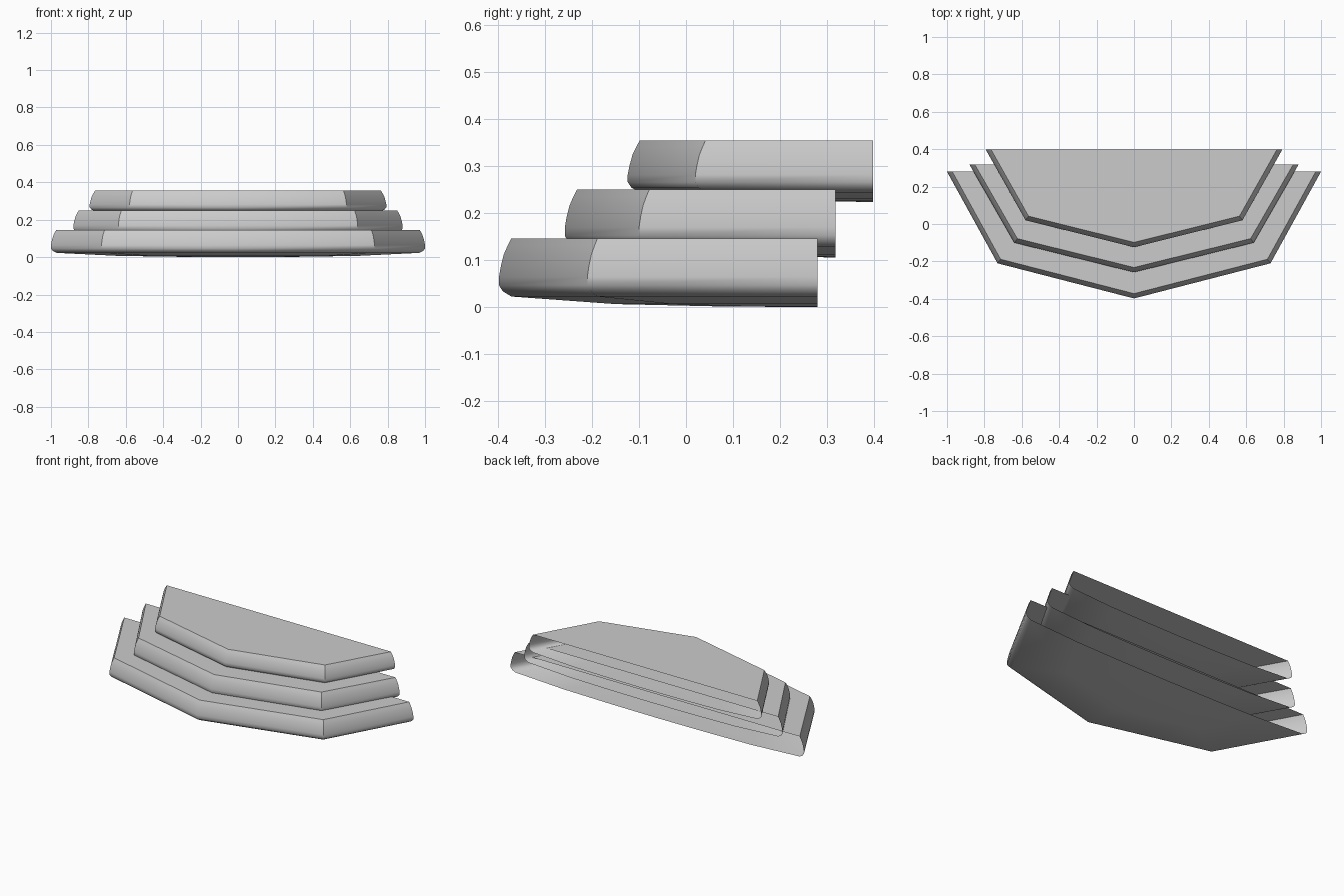
import bpy, bmesh, math

if "Cube" in bpy.data.objects:
    bpy.data.objects.remove(bpy.data.objects["Cube"])

# wall profile: (inset, height fraction) from top rim down to the underside edge
WALL = [(0.025, 1.0), (0.018, 0.9), (0.010, 0.77), (0.004, 0.6),
        (0.0, 0.44), (0.0, 0.32), (0.008, 0.23), (0.026, 0.155)]
# dished underside: (scale toward middle of the back edge, height fraction)
DISH = [(0.66, 0.045), (0.33, 0.012)]


def outline(side, corner, tip, d):
    """Half outline back corner -> front corner -> tip, inset by d, then mirrored."""
    (x0, y0), (x1, y1), y2 = side, corner, tip
    la = math.hypot(x0 - x1, y0 - y1)
    lb = math.hypot(x1, y1 - y2)
    na = (-(y0 - y1) / la, (x0 - x1) / la)      # inward normals of the two edges
    nb = (-(y1 - y2) / lb, x1 / lb)
    k = d / (1 + na[0] * nb[0] + na[1] * nb[1])
    half = [(x0 - d * la / (y0 - y1), y0),
            (x1 + k * (na[0] + nb[0]), y1 + k * (na[1] + nb[1]))]
    return half + [(0, y2 + d * lb / x1)] + [(-x, y) for x, y in reversed(half)]


def tier(name, side, corner, tip, z0, z1):
    bm = bmesh.new()
    h = z1 - z0
    rings = []
    for d, f in WALL:
        rings.append([bm.verts.new((x, y, z0 + f * h))
                      for x, y in outline(side, corner, tip, d)])
    # underside rings shrink toward the back centre
    yb = side[1]
    edge = [v.co.copy() for v in rings[-1]]
    for s, f in DISH:
        rings.append([bm.verts.new((c.x * s, yb + (c.y - yb) * s, z0 + f * h)) for c in edge])
    for a, b in zip(rings, rings[1:]):
        for i in range(4):
            bm.faces.new((a[i], a[i + 1], b[i + 1], b[i]))
    mid = bm.verts.new((0, yb, z0))
    for i in range(4):
        bm.faces.new((rings[-1][i], rings[-1][i + 1], mid))
    # flat top; the back stays open
    bm.faces.new(rings[0])
    bmesh.ops.recalc_face_normals(bm, faces=bm.faces)
    top = max(bm.faces, key=lambda f: f.calc_center_median().z)
    if top.normal.z < 0:
        bmesh.ops.reverse_faces(bm, faces=bm.faces)
    me = bpy.data.meshes.new(name)
    bm.to_mesh(me)
    bm.free()
    ob = bpy.data.objects.new(name, me)
    bpy.context.collection.objects.link(ob)
    bpy.ops.object.select_all(action='DESELECT')
    ob.select_set(True)
    bpy.context.view_layer.objects.active = ob
    bpy.ops.object.shade_smooth_by_angle(angle=math.radians(40))


# three stacked steps, each set further back
tier("lower_step", (1.0, 0.28), (0.73, -0.21), -0.398, 0.0, 0.146)
tier("middle_step", (0.88, 0.318), (0.64, -0.10), -0.258, 0.106, 0.25)
tier("upper_step", (0.793, 0.398), (0.58, 0.02), -0.124, 0.224, 0.355)
